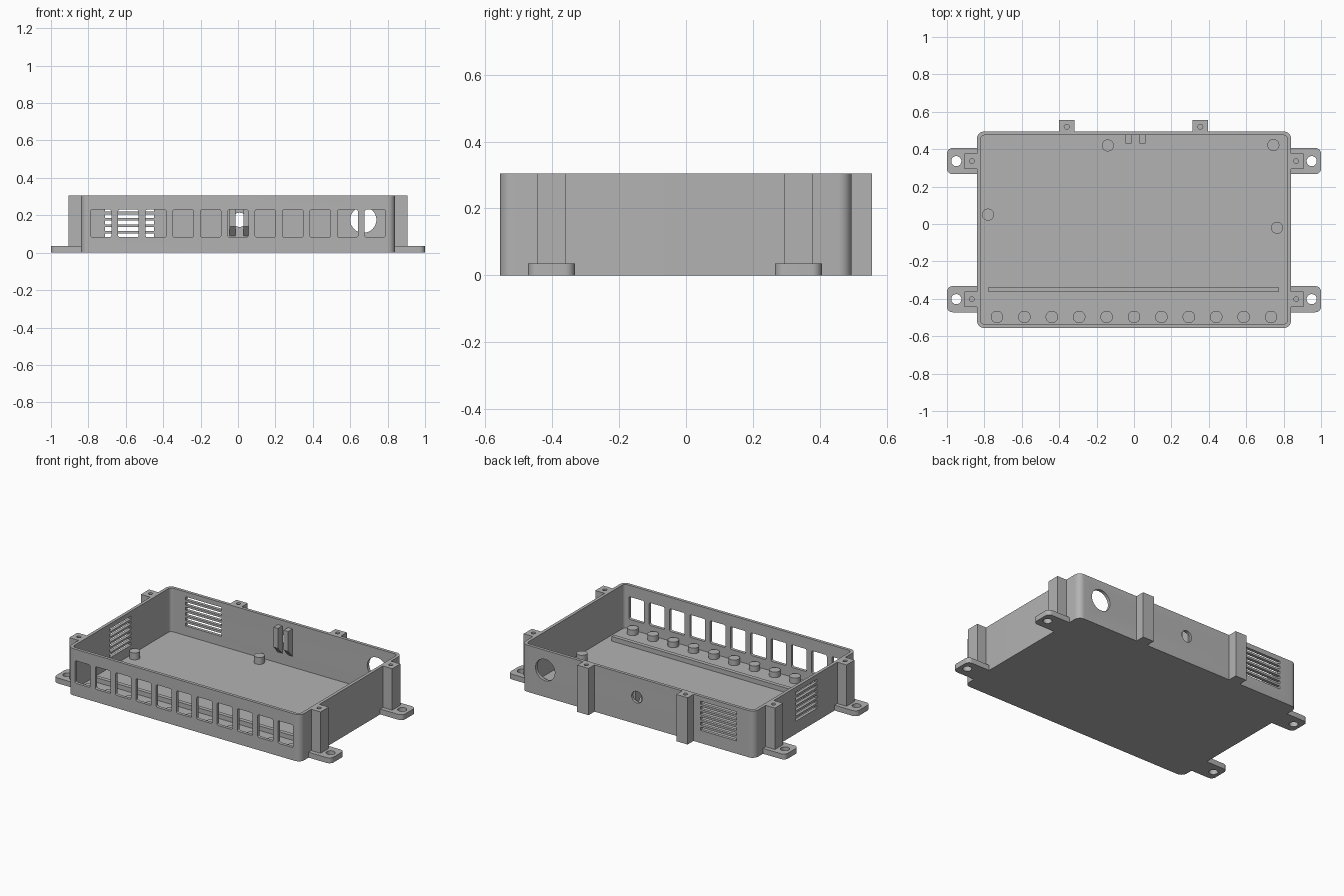
import bpy, bmesh, math
from mathutils import Matrix, Vector

cube = bpy.data.objects.get("Cube")
if cube:
    bpy.data.objects.remove(cube)

grey = bpy.data.materials.new("plain grey")
grey.use_nodes = True
COLOUR = (0.45, 0.45, 0.45, 1)
grey.diffuse_color = COLOUR
grey.node_tree.nodes["Principled BSDF"].inputs["Base Color"].default_value = COLOUR
parts = []

# Main dimensions
W, BACK, FRONT, H = 0.84, 0.495, -0.556, 0.305
WALL, FLOOR = 0.02, 0.02
VENT_Z = [0.093 + 0.034 * i for i in range(6)]


def rounded(x0, x1, y0, y1, radii):
    """Rectangle outline; radii run counter-clockwise from the low corner."""
    points = []
    corners = [(x0, y0, 1, 1), (x1, y0, -1, 1), (x1, y1, -1, -1), (x0, y1, 1, -1)]
    for k, ((x, y, sx, sy), r) in enumerate(zip(corners, radii)):
        if r == 0:
            points.append((x, y))
            continue
        for s in range(9):
            a = math.pi * (1 + k / 2 + s / 16)
            points.append((x + sx * r + r * math.cos(a), y + sy * r + r * math.sin(a)))
    return points


def circle(x, y, r, n=32):
    return [(x + r * math.cos(2 * math.pi * i / n), y + r * math.sin(2 * math.pi * i / n))
            for i in range(n)]


def prism(bm, outline, lo, hi, axis="z", top_scale=1):
    """Extrude an outline along an axis; axis y takes (x, z), axis x takes (y, z)."""
    place = {"z": lambda u, v, t: (u, v, t),
             "y": lambda u, v, t: (u, t, v),
             "x": lambda u, v, t: (t, u, v)}[axis]
    n = len(outline)
    cu, cv = (sum(p[i] for p in outline) / n for i in (0, 1))
    a = [bm.verts.new(place(u, v, lo)) for u, v in outline]
    b = [bm.verts.new(place(cu + (u - cu) * top_scale, cv + (v - cv) * top_scale, hi))
         for u, v in outline]
    faces = [bm.faces.new(a), bm.faces.new(b)]
    faces += [bm.faces.new((a[i], a[(i + 1) % n], b[(i + 1) % n], b[i])) for i in range(n)]
    bmesh.ops.recalc_face_normals(bm, faces=faces)


def box(bm, x0, x1, y0, y1, z0, z1):
    prism(bm, rounded(x0, x1, y0, y1, (0, 0, 0, 0)), z0, z1)


def finish(name, bm, keep=True):
    mesh = bpy.data.meshes.new(name)
    bm.to_mesh(mesh)
    bm.free()
    ob = bpy.data.objects.new(name, mesh)
    bpy.context.collection.objects.link(ob)
    mesh.materials.append(grey)
    if keep:
        parts.append(ob)
    return ob


def cut(ob, bm):
    """Subtract the cutter mesh from the object and remove the cutter."""
    cutter = finish("cutter", bm, keep=False)
    cutter.hide_render = True
    mod = ob.modifiers.new("cut", "BOOLEAN")
    mod.operation, mod.solver, mod.object = "DIFFERENCE", "EXACT", cutter
    graph = bpy.context.evaluated_depsgraph_get()
    mesh = bpy.data.meshes.new_from_object(ob.evaluated_get(graph))
    ob.modifiers.clear()
    ob.data = mesh
    bpy.data.objects.remove(cutter)


# Open tray with rounded corners
bm = bmesh.new()
prism(bm, rounded(-W, W, FRONT, BACK, [0.04] * 4), 0, H)
tray = finish("tray", bm)
bm = bmesh.new()
prism(bm, rounded(-W + WALL, W - WALL, FRONT + WALL, BACK - WALL, [0.022] * 4), FLOOR, H + 0.1)
cut(tray, bm)

# Openings: front windows, vents, cable holes
port_x = [0.1465 * i for i in range(-5, 6)]
bm = bmesh.new()
for x in port_x:
    prism(bm, rounded(x - 0.055, x + 0.055, 0.083, 0.23, [0.01] * 4),
          FRONT - 0.02, FRONT + 0.04, "y")
for z in VENT_Z:
    slot = (z - 0.01, z + 0.01, (0, 0, 0, 0))
    prism(bm, rounded(-0.71, -0.45, *slot), BACK - 0.04, BACK + 0.02, "y")
    prism(bm, rounded(-0.15, 0.07, *slot), -W - 0.02, -W + 0.04, "x")
for x, r in ((0.67, 0.07), (0.008, 0.038)):
    prism(bm, circle(x, 0.176, r), BACK - 0.04, BACK + 0.02, "y")
cut(tray, bm)

# Side screw posts and mounting feet
for side, s in (("left", 1), ("right", -1)):
    for end, y in (("front", -0.402), ("back", 0.336)):
        bm = bmesh.new()
        x0, x1 = sorted((s * (W - 0.01), s * 0.907))
        box(bm, x0, x1, y - 0.042, y + 0.042, 0, H)
        post = finish(f"{side}_{end}_post", bm)
        bm = bmesh.new()
        prism(bm, circle(s * 0.867, y, 0.013, 16), H - 0.1, H + 0.05)
        cut(post, bm)

        bm = bmesh.new()
        x0, x1 = sorted((s * (W - 0.01), s))
        r = 0.03
        radii = (0, r, r, 0) if s > 0 else (r, 0, 0, r)
        prism(bm, rounded(x0, x1, y - 0.07, y + 0.07, radii), 0, 0.035)
        foot = finish(f"{side}_{end}_foot", bm)
        bm = bmesh.new()
        prism(bm, circle(s * 0.95, y, 0.027), -0.05, 0.1)
        cut(foot, bm)

# Back screw posts
for side, x in (("left", 0.355), ("right", -0.36)):
    bm = bmesh.new()
    box(bm, x - 0.041, x + 0.041, BACK - 0.01, 0.556, 0, H)
    post = finish(f"back_{side}_post", bm)
    bm = bmesh.new()
    prism(bm, circle(x, 0.52, 0.013, 16), H - 0.1, H + 0.05)
    cut(post, bm)

# Row of round pads and the board ridge behind them
bm = bmesh.new()
for x in port_x:
    prism(bm, circle(x, -0.497, 0.033), FLOOR - 0.005, 0.057)
finish("front_pads", bm)
bm = bmesh.new()
box(bm, -0.777, 0.772, -0.363, -0.337, FLOOR - 0.005, 0.05)
finish("floor_ridge", bm)

# Standoffs with split snap pins
for i, (x, y) in enumerate(((-0.14, 0.42), (0.745, 0.422), (-0.78, 0.05), (0.765, -0.02))):
    bm = bmesh.new()
    prism(bm, circle(x, y, 0.032), FLOOR - 0.005, 0.065)
    finish(f"standoff_{i + 1}", bm)
    bm = bmesh.new()
    prism(bm, circle(x, y, 0.014, 20), 0.06, 0.082)
    prism(bm, circle(x, y, 0.021, 20), 0.08, 0.102, top_scale=0.5)
    pin = finish(f"snap_pin_{i + 1}", bm)
    bm = bmesh.new()
    box(bm, x - 0.04, x + 0.04, y - 0.004, y + 0.004, 0.067, 0.15)
    cut(pin, bm)

# Pair of cable clips with sloped undersides
wall_y = BACK - WALL + 0.005
profile = [(wall_y, 0.085), (0.43, 0.14), (0.43, 0.27), (wall_y, 0.27)]
for side, x in (("right", -0.029), ("left", 0.045)):
    bm = bmesh.new()
    prism(bm, profile, x - 0.016, x + 0.016, "x")
    finish(f"{side}_cable_clip", bm)

# Smooth round surfaces, keep hard edges
bpy.ops.object.select_all(action="DESELECT")
for ob in parts:
    ob.select_set(True)
bpy.context.view_layer.objects.active = tray
bpy.ops.object.shade_smooth_by_angle(angle=math.radians(30))
